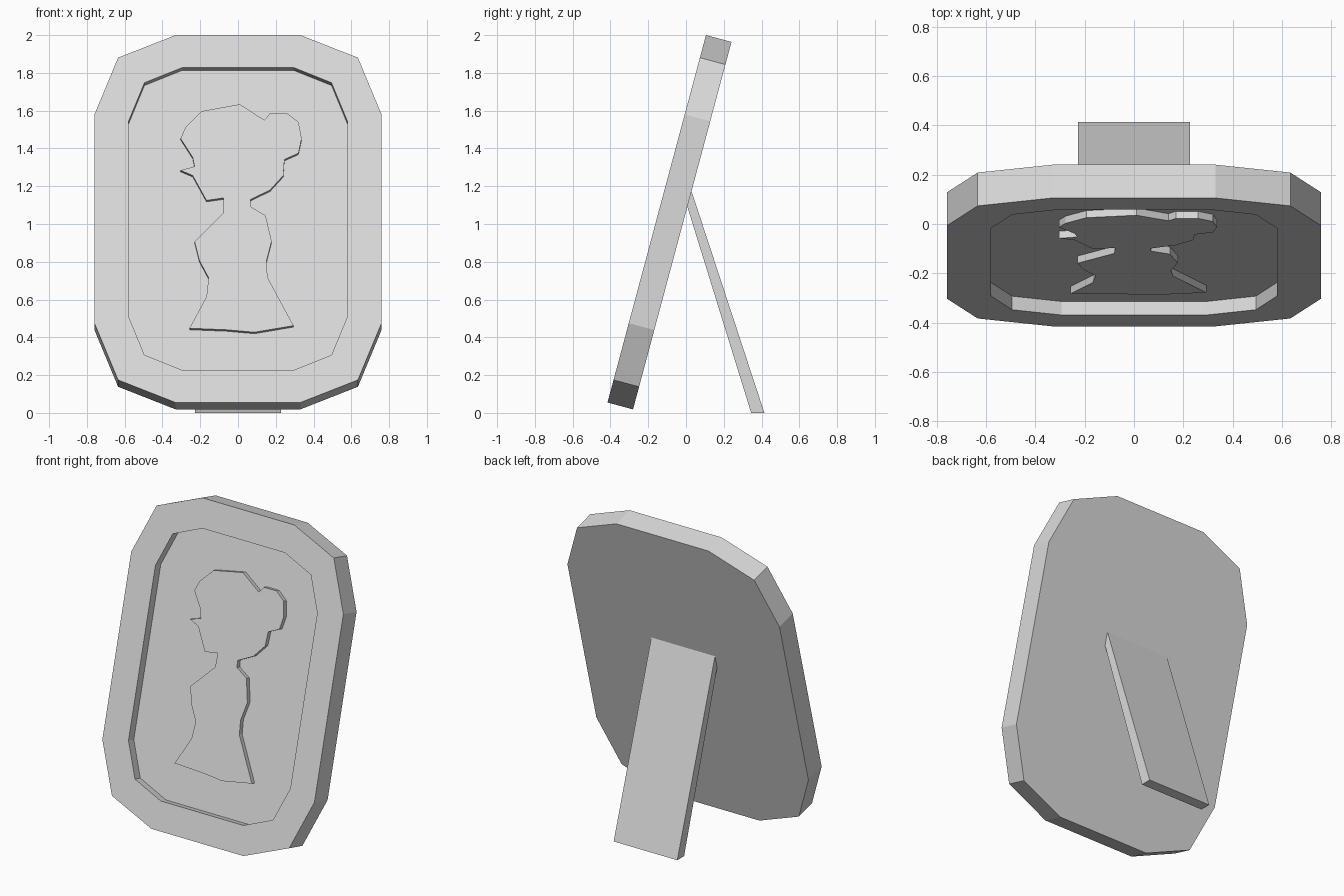
import bpy
import bmesh
from math import radians, cos

# Remove the default object
default_cube = bpy.data.objects.get("Cube")
if default_cube:
    bpy.data.objects.remove(default_cube, do_unlink=True)

TILT = radians(15)
PANEL_CENTRE = (0, -0.155, 1.0275)
RECESS_DEPTH = 0.057
RELIEF_HEIGHT = 0.03

# One plain material for the whole model
grey = bpy.data.materials.new("plain grey")
grey.use_nodes = True
colour = (0.7, 0.7, 0.7, 1)
grey.diffuse_color = colour
grey.node_tree.nodes["Principled BSDF"].inputs["Base Color"].default_value = colour


def loft(name, rings, location=(0, 0, 0), tilt=0.0):
    """Join matching rings of points with side faces and cap both ends."""
    bm = bmesh.new()
    loops = [[bm.verts.new(point) for point in ring] for ring in rings]
    count = len(loops[0])
    for lower, upper in zip(loops, loops[1:]):
        for i in range(count):
            j = (i + 1) % count
            bm.faces.new((lower[i], lower[j], upper[j], upper[i]))
    bm.faces.new(list(reversed(loops[0])))
    bm.faces.new(loops[-1])
    bmesh.ops.recalc_face_normals(bm, faces=bm.faces[:])
    mesh = bpy.data.meshes.new(name)
    bm.to_mesh(mesh)
    bm.free()
    mesh.materials.append(grey)
    obj = bpy.data.objects.new(name, mesh)
    obj.location = location
    obj.rotation_euler.x = tilt
    bpy.context.collection.objects.link(obj)
    return obj


def mirror_quarter(quarter):
    """Turn one corner of an outline into the full symmetric outline."""
    half = quarter + [(-x, y) for x, y in reversed(quarter)]
    return half + [(-x, -y) for x, y in half]


def at_height(outline, height):
    return [(x, y, height) for x, y in outline]


# Leaning frame: chamfered slab with a chamfered recess in its front
outer = mirror_quarter([(0.76, 0.572), (0.635, 0.883), (0.33, 1.007)])
inner = mirror_quarter([(0.58, 0.533), (0.495, 0.746), (0.295, 0.829)])
loft("frame_panel",
     [at_height(outer, -0.14), at_height(outer, 0),
      at_height(inner, 0), at_height(inner, -RECESS_DEPTH)],
     PANEL_CENTRE, radians(90) - TILT)

# Raised bust relief, outlined as (sideways, upright height)
hair = [(0.01, 1.634), (0.14, 1.55), (0.17, 1.586), (0.26, 1.586),
        (0.32, 1.54), (0.337, 1.453), (0.32, 1.375), (0.246, 1.342),
        (0.24, 1.257), (0.17, 1.18), (0.066, 1.13)]
back = [(0.07, 1.09), (0.146, 1.045), (0.178, 0.91), (0.15, 0.8),
        (0.157, 0.716), (0.294, 0.462)]
hem = [(0.087, 0.427), (-0.06, 0.44), (-0.257, 0.448)]
chest = [(-0.167, 0.615), (-0.156, 0.716), (-0.204, 0.806),
         (-0.23, 0.907), (-0.08, 1.056), (-0.077, 1.138)]
face = [(-0.167, 1.125), (-0.24, 1.257), (-0.304, 1.284), (-0.23, 1.305),
        (-0.24, 1.353), (-0.304, 1.453), (-0.278, 1.512), (-0.193, 1.597)]
middle = PANEL_CENTRE[2] - 0.007
bust = [(x, (z - middle) / cos(TILT)) for x, z in hair + back + hem + chest + face]
loft("bust_relief",
     [at_height(bust, -RECESS_DEPTH - 0.005),
      at_height(bust, RELIEF_HEIGHT - RECESS_DEPTH)],
     PANEL_CENTRE, radians(90) - TILT)

# Rear support leg, a side profile carried across its width
leg_profile = [(0.029, 1.175), (0.007, 1.092), (0.345, 0), (0.415, 0)]
loft("support_leg",
     [[(side, y, z) for y, z in leg_profile] for side in (-0.228, 0.228)])
